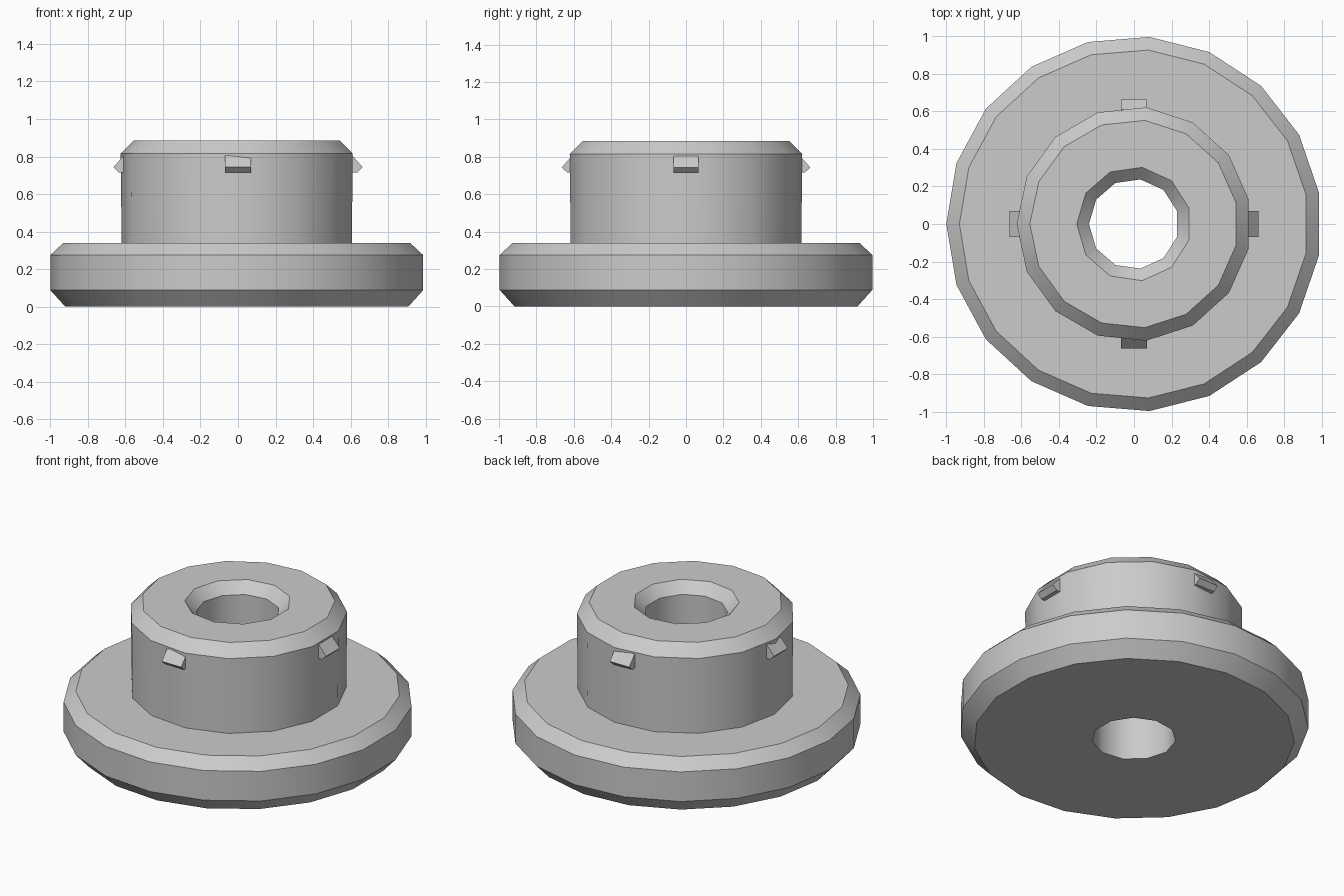
import bpy, bmesh
from math import pi, cos, sin, radians
from mathutils import Matrix

cube = bpy.data.objects.get("Cube")
if cube:
    bpy.data.objects.remove(cube, do_unlink=True)

grey = bpy.data.materials.new("plain grey")
grey.use_nodes = True
grey.diffuse_color = (0.6, 0.6, 0.6, 1)
bsdf = next(n for n in grey.node_tree.nodes if n.type == 'BSDF_PRINCIPLED')
bsdf.inputs["Base Color"].default_value = grey.diffuse_color


def finish(bm, name, smooth):
    """Turn a bmesh into a scene object with the grey material."""
    bmesh.ops.recalc_face_normals(bm, faces=bm.faces[:])
    mesh = bpy.data.meshes.new(name)
    bm.to_mesh(mesh)
    bm.free()
    mesh.materials.append(grey)
    obj = bpy.data.objects.new(name, mesh)
    bpy.context.collection.objects.link(obj)
    if smooth:
        bpy.ops.object.select_all(action='DESELECT')
        obj.select_set(True)
        bpy.context.view_layer.objects.active = obj
        bpy.ops.object.shade_smooth_by_angle(angle=radians(36))
    return obj


def ring(bm, sides, radius, z):
    """Closed polygon loop with its first corner on -x."""
    verts = [bm.verts.new((radius * cos(pi + 2 * pi * i / sides),
                           radius * sin(pi + 2 * pi * i / sides), z))
             for i in range(sides)]
    edges = [bm.edges.new((verts[i - 1], verts[i])) for i in range(sides)]
    return verts, edges


# Body: flange, collar and bore as one closed loop of rings
FLANGE, COLLAR, BORE = 19, 15, 11
profile = [
    (FLANGE, 0.92, 0.0), (FLANGE, 1.0, 0.088), (FLANGE, 1.0, 0.275), (FLANGE, 0.93, 0.34),
    (COLLAR, 0.62, 0.34), (COLLAR, 0.625, 0.815), (COLLAR, 0.555, 0.885),
    (BORE, 0.305, 0.885), (BORE, 0.24, 0.82), (BORE, 0.24, 0.0),
]
bm = bmesh.new()
rings = [ring(bm, *p) for p in profile]
for k, (va, ea) in enumerate(rings):
    vb, eb = rings[(k + 1) % len(rings)]
    if len(va) == len(vb):
        for i in range(len(va)):
            bm.faces.new((va[i - 1], va[i], vb[i], vb[i - 1]))
    else:
        # flat ledge between loops with different side counts
        bmesh.ops.triangle_fill(bm, edges=ea + eb, use_beauty=True)
finish(bm, "flanged_collar_body", True)

# Four wedge-shaped locking lugs around the collar
LUG = [(0.55, 0.80), (0.61, 0.805), (0.664, 0.743), (0.635, 0.715), (0.55, 0.715)]
HALF = 0.068
for name, turn in (("left", 0), ("back", 90), ("right", 180), ("front", 270)):
    bm = bmesh.new()
    face = bm.faces.new([bm.verts.new((x, -HALF, z)) for x, z in LUG])
    out = bmesh.ops.extrude_face_region(bm, geom=[face], use_keep_orig=True)
    moved = [v for v in out["geom"] if isinstance(v, bmesh.types.BMVert)]
    bmesh.ops.translate(bm, verts=moved, vec=(0, 2 * HALF, 0))
    bmesh.ops.rotate(bm, verts=bm.verts[:], cent=(0, 0, 0),
                     matrix=Matrix.Rotation(radians(turn), 3, 'Z'))
    finish(bm, name + "_lug", False)
